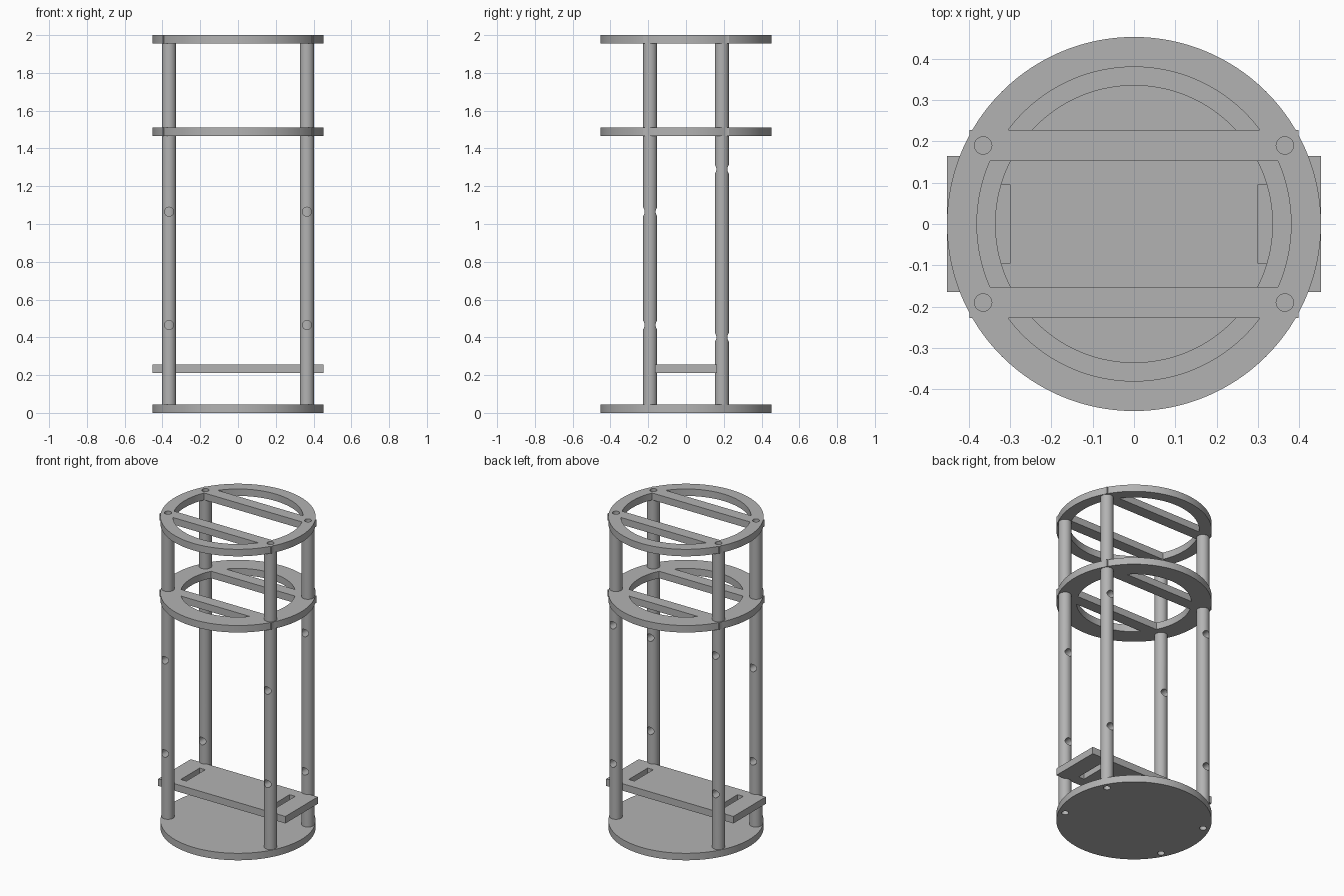
import bpy, bmesh
from math import sin, cos, asin, acos, pi, radians
from mathutils import Matrix

cube = bpy.data.objects.get("Cube")
if cube:
    bpy.data.objects.remove(cube)

# Main dimensions
R = 0.4525                    # plate radius
T = 0.045                     # plate thickness
ROD_X, ROD_Y, ROD_R = 0.365, 0.19, 0.0375
BAR_IN, BAR_OUT, BAR_END = 0.153, 0.228, 0.398
MID_Z, TOP_Z = 1.465, 1.955   # undersides of the two rings
SCREW_R, CROSS_R = 0.021, 0.024

grey = bpy.data.materials.new("plain grey")
grey.use_nodes = True
colour = (0.45, 0.45, 0.45, 1)
grey.diffuse_color = colour
grey.node_tree.nodes["Principled BSDF"].inputs["Base Color"].default_value = colour


def add_object(name, bm):
    bmesh.ops.recalc_face_normals(bm, faces=bm.faces)
    mesh = bpy.data.meshes.new(name)
    bm.to_mesh(mesh)
    bm.free()
    mesh.materials.append(grey)
    obj = bpy.data.objects.new(name, mesh)
    bpy.context.collection.objects.link(obj)
    return obj


def prism(name, points, z0, z1):
    """Extrude a flat outline from z0 up to z1."""
    bm = bmesh.new()
    face = bm.faces.new([bm.verts.new((x, y, z0)) for x, y in points])
    new = bmesh.ops.extrude_face_region(bm, geom=[face])["geom"]
    verts = [v for v in new if isinstance(v, bmesh.types.BMVert)]
    bmesh.ops.translate(bm, verts=verts, vec=(0, 0, z1 - z0))
    return add_object(name, bm)


def arc(r, a0, a1, n):
    return [(r * cos(a0 + (a1 - a0) * i / n), r * sin(a0 + (a1 - a0) * i / n))
            for i in range(n + 1)]


def circle(r, n, cx=0, cy=0):
    return [(cx + x, cy + y) for x, y in arc(r, 0, 2 * pi, n)[:-1]]


def box_outline(x0, x1, y0, y1):
    return [(x0, y0), (x1, y0), (x1, y1), (x0, y1)]


def cross_pin(x, y, z):
    """Cutter cylinder running along y."""
    bm = bmesh.new()
    bmesh.ops.create_cone(bm, cap_ends=True, segments=32, radius1=CROSS_R,
                          radius2=CROSS_R, depth=0.2,
                          matrix=Matrix.Translation((x, y, z)) @ Matrix.Rotation(pi / 2, 4, 'X'))
    return add_object("cutter", bm)


def cut(obj, cutters):
    """Subtract the cutters, then remove them."""
    for c in cutters:
        c.hide_render = True
        mod = obj.modifiers.new("cut", 'BOOLEAN')
        mod.operation, mod.solver, mod.object = 'DIFFERENCE', 'EXACT', c
    deps = bpy.context.evaluated_depsgraph_get()
    mesh = bpy.data.meshes.new_from_object(obj.evaluated_get(deps))
    obj.modifiers.clear()
    obj.data = mesh
    for c in cutters:
        bpy.data.objects.remove(c)


CORNERS = [(sx, sy) for sx in (-1, 1) for sy in (-1, 1)]


def screw_cutters(z0, z1):
    return [prism("cutter", circle(SCREW_R, 32, sx * ROD_X, sy * ROD_Y), z0, z1)
            for sx, sy in CORNERS]


def ring(name, z, opening):
    """Round plate with three openings, leaving two bars whose ends poke past the rim."""
    a0, a1 = acos(BAR_END / R), asin(BAR_OUT / R)
    outline = (arc(R, -a0, a0, 32) + [(BAR_END, BAR_OUT)]
               + arc(R, a1, pi - a1, 64) + [(-BAR_END, BAR_OUT)]
               + arc(R, pi - a0, pi + a0, 32) + [(-BAR_END, -BAR_OUT)]
               + arc(R, pi + a1, 2 * pi - a1, 64) + [(BAR_END, -BAR_OUT)])
    plate = prism(name, outline, z, z + T)
    c, s = asin(BAR_IN / opening), asin(BAR_OUT / opening)
    middle = arc(opening, -c, c, 24) + arc(opening, pi - c, pi + c, 24)
    back = arc(opening, s, pi - s, 48)
    front = [(x, -y) for x, y in back]
    cutters = [prism("cutter", p, z - 0.1, z + T + 0.1) for p in (middle, back, front)]
    cut(plate, cutters + screw_cutters(z - 0.1, z + T + 0.1))
    return plate


parts = []

# Base plate
base = prism("base_plate", circle(R, 128), 0, T)
cut(base, screw_cutters(-0.1, T + 0.1))
parts.append(base)

# Middle and top rings
parts.append(ring("middle_ring", MID_Z, 0.335))
parts.append(ring("top_ring", TOP_Z, 0.38))

# Rods, with screw holes in the ends and cross holes in the long ones
for sx, sy in CORNERS:
    side = ("front" if sy < 0 else "back") + ("_left" if sx > 0 else "_right")
    x, y = sx * ROD_X, sy * ROD_Y
    hole_heights = (0.465, 1.065) if sy < 0 else (0.4, 1.29)
    for kind, z0, z1, holes in (("lower", T, MID_Z, hole_heights),
                                ("upper", MID_Z + T, TOP_Z, ())):
        rod = prism(f"{side}_{kind}_rod", circle(ROD_R, 48, x, y), z0, z1)
        cutters = [cross_pin(x, y, z) for z in holes]
        for z in (z0, z1):
            cutters.append(prism("cutter", circle(SCREW_R, 32, x, y), z - 0.1, z + 0.1))
        cut(rod, cutters)
        parts.append(rod)

# Shelf with a slot near each end
shelf = prism("shelf", box_outline(-R, R, -0.165, 0.165), 0.21, 0.255)
cut(shelf, [prism("cutter", box_outline(*sorted((s * 0.30, s * 0.34)), -0.096, 0.096), 0.1, 0.4)
            for s in (-1, 1)])
parts.append(shelf)

# Smooth the round sides, keep the edges sharp
bpy.ops.object.select_all(action='DESELECT')
for p in parts:
    p.select_set(True)
bpy.context.view_layer.objects.active = parts[0]
bpy.ops.object.shade_smooth_by_angle(angle=radians(30))
